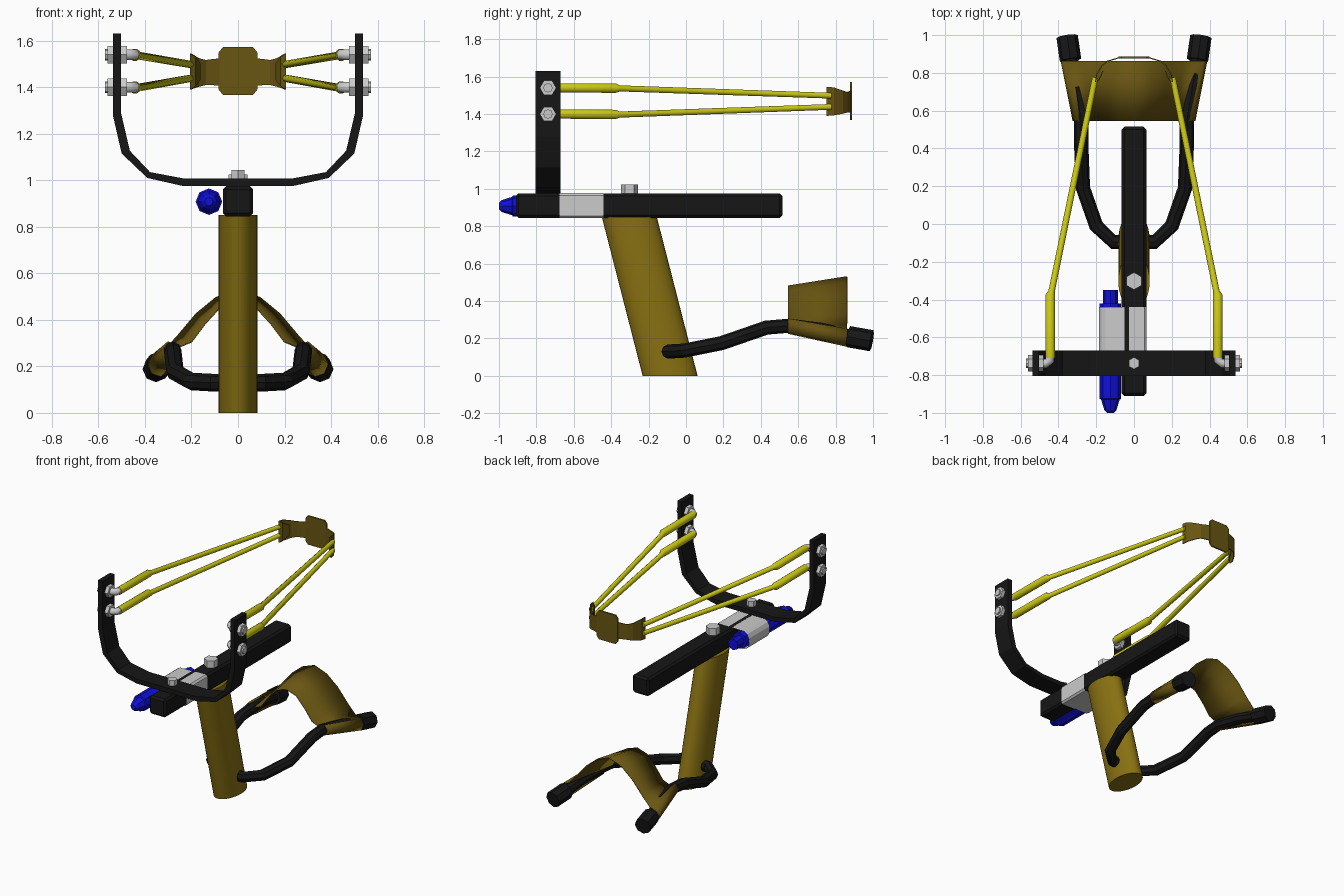
import bpy, bmesh, math
from mathutils import Vector

if "Cube" in bpy.data.objects:
    bpy.data.objects.remove(bpy.data.objects["Cube"])


def mat(name, r, g, b):
    m = bpy.data.materials.new(name)
    m.diffuse_color = (r, g, b, 1)
    m.use_nodes = True
    m.node_tree.nodes["Principled BSDF"].inputs["Base Color"].default_value = m.diffuse_color
    return m


BLACK = mat("black", 0.008, 0.008, 0.008)
OLIVE = mat("olive", 0.25, 0.165, 0.006)
DARK = mat("dark_olive", 0.14, 0.09, 0.006)
YELLOW = mat("yellow", 0.62, 0.6, 0.008)
BLUE = mat("blue", 0.005, 0.005, 0.7)


def mesh(name, verts, faces, material=None):
    me = bpy.data.meshes.new(name)
    me.from_pydata(verts, [], faces)
    bm = bmesh.new()
    bm.from_mesh(me)
    bmesh.ops.recalc_face_normals(bm, faces=bm.faces)
    bm.to_mesh(me)
    bm.free()
    ob = bpy.data.objects.new(name, me)
    bpy.context.collection.objects.link(ob)
    if material:
        me.materials.append(material)
    return ob


def loft(name, rings, material=None, caps=True, closed=True):
    """Skin a list of equally long point rings."""
    n = len(rings[0])
    verts = [p for r in rings for p in r]
    faces = []
    for i in range(len(rings) - 1):
        for j in range(n if closed else n - 1):
            k = (j + 1) % n
            faces.append((i * n + j, i * n + k, (i + 1) * n + k, (i + 1) * n + j))
    if caps:
        faces += [tuple(range(n)), tuple(range((len(rings) - 1) * n, len(rings) * n))]
    return mesh(name, verts, faces, material)


def prism(name, outline, y0, y1, material=None, caps=True):
    return loft(name, [[(x, y, z) for x, z in outline] for y in (y0, y1)], material, caps)


def tube(name, path, radii, sides=8, material=None):
    """Sweep a polygon along a path, with one radius per point."""
    pts = [Vector(p) for p in path]
    if not isinstance(radii, (list, tuple)):
        radii = [radii] * len(pts)
    rings = []
    for i, p in enumerate(pts):
        a, b = pts[max(i - 1, 0)], pts[min(i + 1, len(pts) - 1)]
        d = (b - a).normalized()
        up = Vector((0, 0, 1)) if abs(d.z) < 0.9 else Vector((1, 0, 0))
        u = d.cross(up).normalized()
        v = u.cross(d)
        rings.append([p + radii[i] * (u * math.cos(t) + v * math.sin(t))
                      for t in (2 * math.pi * j / sides for j in range(sides))])
    return loft(name, rings, material)


def bevel(ob, w, seg=1):
    m = ob.modifiers.new("bevel", 'BEVEL')
    m.width, m.segments, m.limit_method = w, seg, 'ANGLE'


def smooth(ob, angle=40):
    bpy.ops.object.select_all(action='DESELECT')
    ob.select_set(True)
    bpy.context.view_layer.objects.active = ob
    bpy.ops.object.shade_smooth_by_angle(angle=math.radians(angle))


def solid(ob, t):
    m = ob.modifiers.new("thickness", 'SOLIDIFY')
    m.thickness, m.offset = t, 0


# Main rail
h = 0.065
rail = prism("rail", [(-h, 0.845), (h, 0.845), (h, 0.975), (-h, 0.975)], -0.91, 0.515, BLACK)
bevel(rail, 0.014)

# Slanted oval handle
rings = [[(0.083 * math.cos(t), y + 0.147 * math.sin(t), z)
          for t in (2 * math.pi * j / 32 for j in range(32))]
         for y, z in ((-0.085, 0), (-0.303, 0.85))]
smooth(loft("handle", rings, OLIVE))

# Fork: flat strip bent into a U
outer = [(0.538, 1.63), (0.538, 1.28), (0.5, 1.115), (0.39, 1.01), (0.235, 0.975)]
inner = [(0.503, 1.63), (0.503, 1.29), (0.465, 1.127), (0.378, 1.035), (0.23, 1.007)]
half = list(zip(outer, inner))
strip = half + [((-a[0], a[1]), (-b[0], b[1])) for a, b in reversed(half)]
loft("fork", [[(a[0], -0.805, a[1]), (a[0], -0.67, a[1]),
               (b[0], -0.67, b[1]), (b[0], -0.805, b[1])] for a, b in strip], BLACK)

# Sight tube
cx, cz = -0.125, 0.908
tube("sight_tube", [(cx, y, cz) for y in (-1.0, -0.985, -0.93, -0.925, -0.42, -0.42, -0.35)],
     [0.018, 0.032, 0.049, 0.057, 0.057, 0.04, 0.04], 8, BLUE)

# Open bracket wrapped round the rail and the sight tube
wrap = [(0.067, 0.855), (0.067, 0.965), (0.055, 0.977), (-0.15, 0.972), (-0.172, 0.957),
        (-0.186, 0.93), (-0.186, 0.886), (-0.172, 0.859), (-0.15, 0.846), (0.055, 0.843)]
prism("bracket", wrap, -0.675, -0.44, None, caps=False)

# Bolts on rail and fork
tube("rail_bolt", [(0, -0.302, 0.97), (0, -0.302, 1.024)], 0.046, 6)
tube("fork_bolt", [(0, -0.737, 1.0), (0, -0.737, 1.045)], 0.032, 6)

for s, side in ((-1, "left"), (1, "right")):
    for z, ze, lvl in ((1.54, 1.498, "upper"), (1.40, 1.438, "lower")):
        y = -0.738
        tag = f"{side}_{lvl}"
        # Hex bolt head, washer, nut and elbow hook
        tube(f"{tag}_bolt_head", [(s * 0.535, y, z), (s * 0.562, y, z)], 0.044, 6)
        tube(f"{tag}_bolt_tip", [(s * 0.56, y, z), (s * 0.572, y, z)], 0.025, 8)
        tube(f"{tag}_nut", [(s * 0.505, y, z), (s * 0.478, y, z)], 0.044, 6)
        hook = tube(f"{tag}_hook", [(s * 0.53, y, z), (s * 0.465, y, z), (s * 0.447, y + 0.015, z),
                                    (s * 0.443, y + 0.05, z)], 0.024, 10)
        smooth(hook)
        # Rubber band: thick sleeve, then thin tube
        smooth(tube(f"{tag}_band", [(s * 0.443, -0.71, z), (s * 0.443, -0.375, z - 0.002),
                                    (s * 0.436, -0.355, z - 0.003), (s * 0.205, 0.775, ze)],
                    [0.026, 0.026, 0.017, 0.016], 10, YELLOW), 60)

# Pouch: centre pad and two wings
pad = [(0.083, 1.39), (0.083, 1.55), (0.065, 1.572), (-0.065, 1.572),
       (-0.083, 1.55), (-0.083, 1.39), (-0.065, 1.367), (0.065, 1.367)]
prism("pouch_pad", pad, 0.877, 0.887, DARK)
wing = [(0.165, 0.81, 1.505, 1.43), (0.185, 0.765, 1.53, 1.405), (0.204, 0.752, 1.545, 1.39),
        (0.198, 0.79, 1.542, 1.393), (0.17, 0.838, 1.525, 1.402),
        (0.14, 0.862, 1.517, 1.409), (0.07, 0.883, 1.525, 1.408)]
for s, side in ((-1, "left"), (1, "right")):
    ob = loft(f"{side}_pouch_wing", [[(s * x, y, a), (s * x, y, b)] for x, y, a, b in wing],
              DARK, caps=False, closed=False)
    solid(ob, 0.006)

# Wrist brace: bent rod with rubber end caps
arm = [(0.11, -0.095, 0.13), (0.2, -0.01, 0.135), (0.27, 0.19, 0.175), (0.28, 0.43, 0.258),
       (0.28, 0.55, 0.268), (0.31, 0.73, 0.245), (0.345, 0.93, 0.197)]
tube("brace_rod", [(-x, y, z) for x, y, z in reversed(arm)] + arm, 0.038, 8, BLACK)
for s, side in ((-1, "left"), (1, "right")):
    tube(f"{side}_brace_cap", [(s * 0.336, 0.868, 0.21), (s * 0.354, 0.992, 0.188)],
         0.057, 8, BLACK)

# Wrist strap arched over the brace arms and tucked under them
front = [(0, 0.48), (0.075, 0.455), (0.14, 0.385), (0.2, 0.305), (0.25, 0.285),
         (0.3, 0.305), (0.322, 0.275), (0.305, 0.238), (0.265, 0.228)]
back = [(0, 0.53), (0.095, 0.495), (0.18, 0.425), (0.26, 0.33), (0.32, 0.265),
        (0.365, 0.25), (0.385, 0.21), (0.37, 0.17), (0.33, 0.158)]


def full(p, y):
    return [(-x, y, z) for x, z in reversed(p[1:])] + [(x, y, z) for x, z in p]


strap = loft("wrist_strap", [full(front, 0.545), full(back, 0.862)], DARK, caps=False, closed=False)
solid(strap, 0.006)
smooth(strap, 35)
